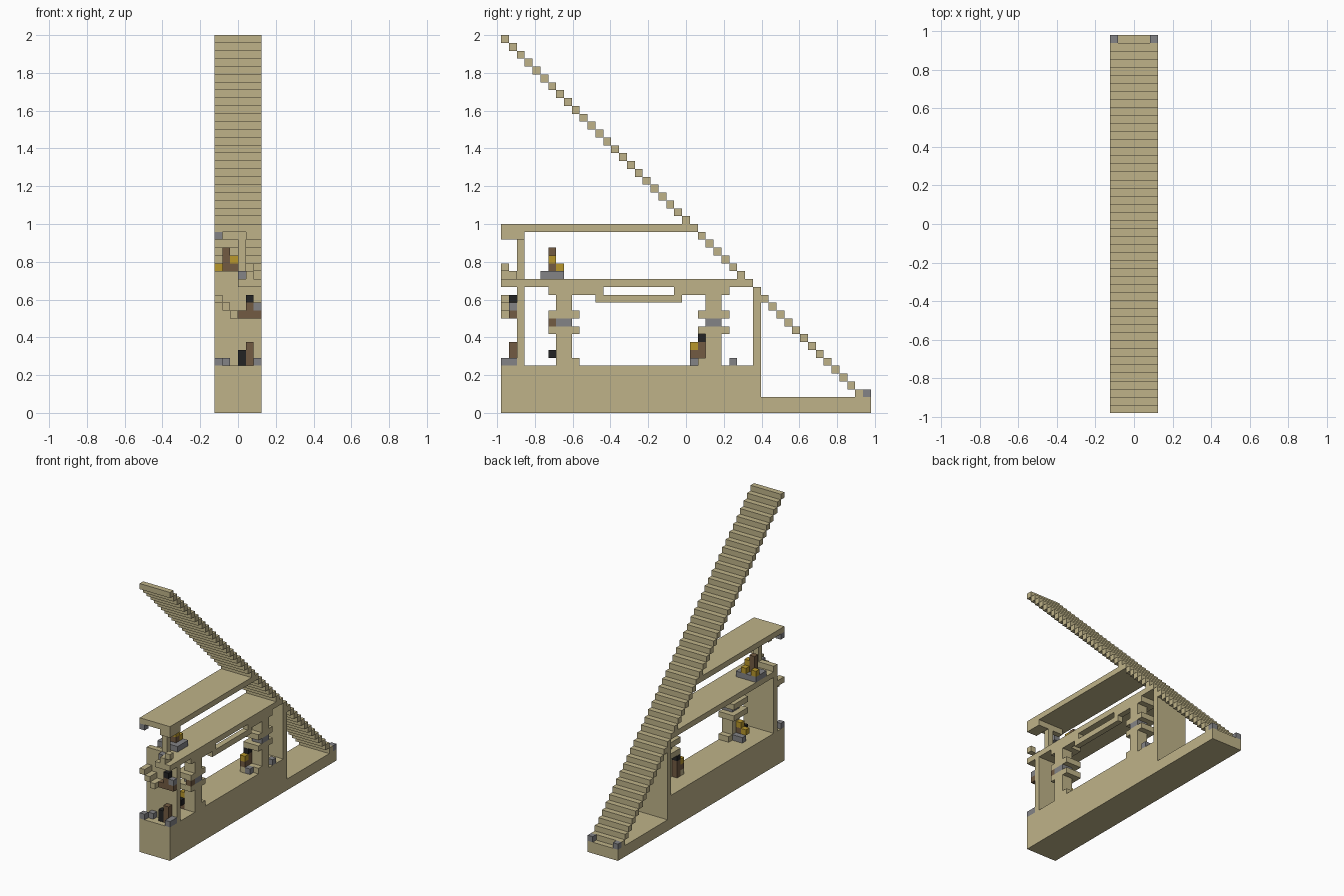
import bpy
import bmesh
from mathutils import Matrix, Vector

cube = bpy.data.objects.get("Cube")
if cube:
    bpy.data.objects.remove(cube, do_unlink=True)

U = 1 / 24                       # size of one building block
WIDE, DEEP, HIGH = 6, 47, 48     # overall size in blocks


def material(name, r, g, b):
    m = bpy.data.materials.new(name)
    m.use_nodes = True
    m.diffuse_color = (r, g, b, 1)
    m.node_tree.nodes["Principled BSDF"].inputs["Base Color"].default_value = (r, g, b, 1)
    return m


SAND = material("sandstone", .52, .45, .25)
GREY = material("grey_stone", .23, .23, .24)
GOLD = material("gold", .48, .31, .025)
BROWN = material("brown", .17, .105, .055)
BLACK = material("black", .017, .017, .017)


def part(name, mat, *boxes):
    """One object from boxes given as (x0, x1), (y0, y1), (z0, z1) in blocks."""
    bm = bmesh.new()
    for box in boxes:
        mid = Vector([(a + b) / 2 for a, b in box]) - Vector((WIDE / 2, DEEP / 2, 0))
        size = [(b - a) * U for a, b in box]
        bmesh.ops.create_cube(bm, size=1, matrix=Matrix.Translation(mid * U)
                              @ Matrix.Diagonal((*size, 1)))
    mesh = bpy.data.meshes.new(name)
    bm.to_mesh(mesh)
    bm.free()
    mesh.materials.append(mat)
    ob = bpy.data.objects.new(name, mesh)
    bpy.context.collection.objects.link(ob)
    return ob


def block(x, y, z):
    return (x, x + 1), (y, y + 1), (z, z + 1)


ALL = (0, WIDE)

# Base, floors and walls
part("ground_slab", SAND, (ALL, (0, DEEP), (0, 2)))
part("foundation", SAND, (ALL, (0, 33), (2, 6)))
part("upper_floor", SAND, (ALL, (2, 32), (16, 17)))
part("roof", SAND, (ALL, (0, 25), (23, 24)))
part("back_wall", SAND, (ALL, (32, 33), (2, 16)))
part("front_wall", SAND, (ALL, (2, 3), (6, 16)))

# Long staircase, one tread per row
part("staircase", SAND, *[(ALL, (j, j + 1), (HIGH - 1 - j, HIGH - j))
                          for j in range(DEEP - 1)])
part("stair_foot_stones", GREY, block(0, 46, 2), block(5, 46, 2))

# Upper front post, parapet and roof brackets
part("upper_post", SAND, ((3, 4), (2, 3), (17, 23)))
part("parapet", SAND, ((0, 3), (2, 3), (17, 18)))
part("roof_brackets", SAND, ((1, 4), (2, 3), (22, 23)), ((4, 6), (0, 3), (22, 23)))
part("bracket_stone", GREY, block(0, 0, 22))

# Winding steps on the front
part("lower_front_steps", SAND, *[((2 - n, 3 - n), (0, 2), (12 + n, 13 + n)) for n in range(3)])
part("upper_front_steps", SAND, *[((3 + n, 4 + n), (0, 2 - n // 2), (16 + n, 17 + n))
                                  for n in range(3)], ((4, 6), (0, 2), (16, 17)))
part("upper_step_stone", GREY, block(3, 1, 17))

# Side gallery beam with its long slot
part("gallery_beam", SAND, ((5, 6), (12, 23), (14, 15)),
     ((5, 6), (6, 13), (15, 16)), ((5, 6), (22, 29), (15, 16)))

# Ringed pillars
for name, y in (("front", 7), ("back", 26)):
    part(name + "_pillar", SAND, ((4, 6), (y, y + 2), (6, 11)), ((4, 6), (y, y + 2), (12, 16)))
    part(name + "_pillar_rings", SAND, *[((3, 6), (y - 1, y + 3), (z, z + 1)) for z in (10, 12, 15)])
    part(name + "_pillar_band", GREY, ((4, 6), (y, y + 2), (11, 12)))
part("pillar_feet", SAND, ((4, 6), (9, 10), (6, 7)), ((4, 6), (25, 26), (6, 7)))
part("pillar_peg", BROWN, block(5, 6, 11))

# Seated figure on the upper floor
part("upper_seat", GREY, ((0, 4), (5, 8), (17, 18)))
part("upper_figure_body", BROWN, ((1, 3), (6, 7), (18, 19)), ((1, 2), (6, 7), (19, 21)))
part("upper_figure_arms", GOLD, block(2, 6, 19), block(0, 7, 18), block(2, 7, 18))

# Figure on the front ledge
part("ledge", BROWN, ((3, 6), (1, 2), (12, 13)))
part("ledge_figure_body", BROWN, block(4, 1, 13))
part("ledge_figure_head", BLACK, block(4, 1, 14))
part("ledge_stone", GREY, block(5, 1, 13))

# Figure at the front entrance
part("entrance_figure_body", BROWN, ((4, 5), (1, 2), (6, 9)))
part("entrance_figure_side", BLACK, ((3, 4), (1, 2), (6, 8)))
part("entrance_stones", GREY, block(0, 0, 6), block(1, 1, 6), ((5, 6), (0, 2), (6, 7)))

# Figures inside the hall
part("front_hall_body", BROWN, ((3, 4), (7, 8), (6, 8)))
part("front_hall_head", GOLD, block(3, 7, 8), block(2, 7, 7))
part("front_hall_tail", BLACK, block(3, 6, 7))
part("front_hall_stone", GREY, block(2, 8, 6), block(3, 8, 6))
part("back_hall_body", BROWN, ((3, 4), (25, 26), (6, 9)), block(3, 24, 7))
part("back_hall_head", BLACK, block(3, 25, 9))
part("back_hall_arm", GOLD, block(3, 24, 8))
part("back_hall_foot", SAND, block(3, 24, 6))
part("back_hall_stones", GREY, block(4, 24, 6), block(5, 29, 6))
